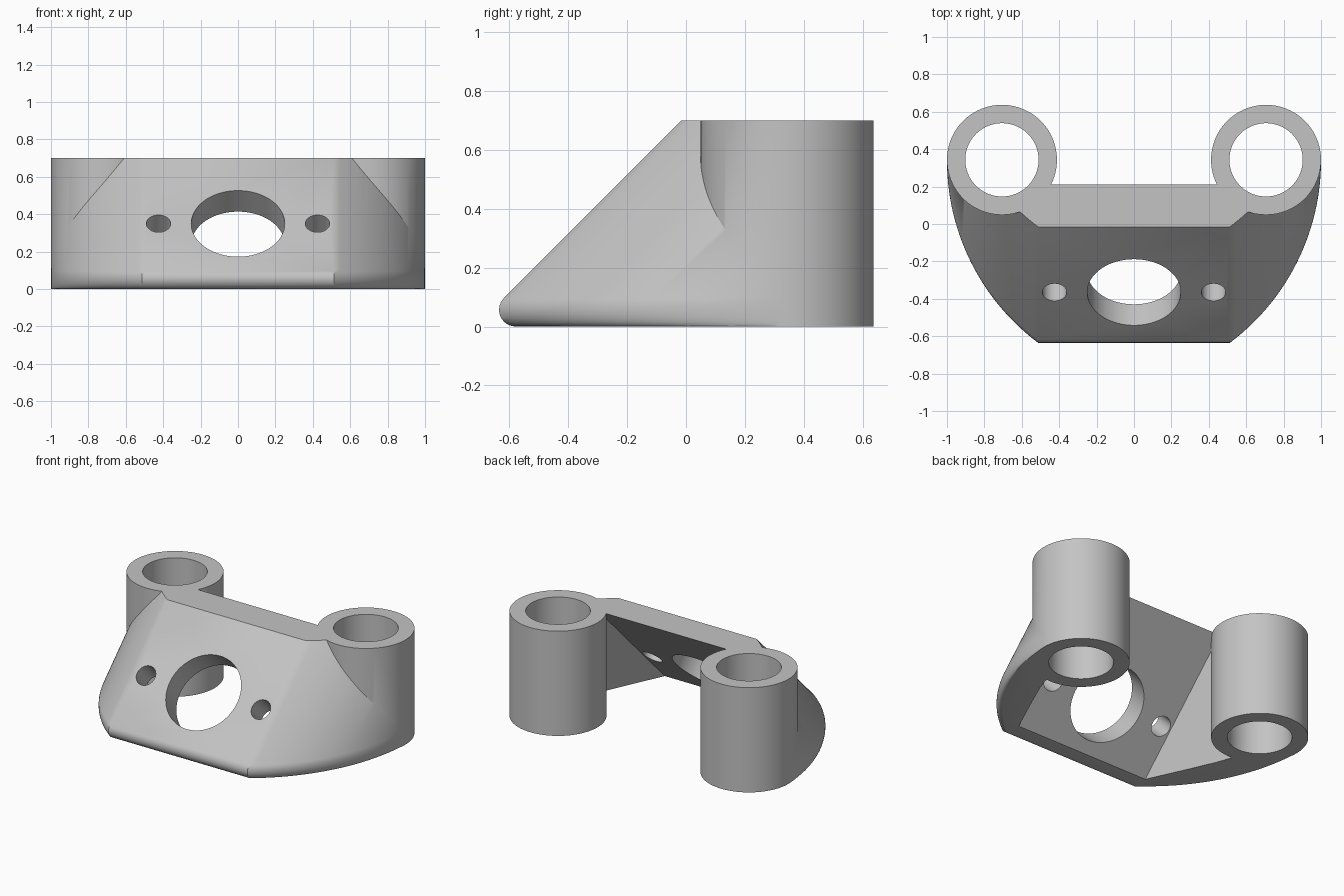
import bpy, bmesh, math
from mathutils import Vector, Matrix

cube = bpy.data.objects.get("Cube")
if cube:
    bpy.data.objects.remove(cube, do_unlink=True)

HEIGHT = 0.7
TUBE_X, TUBE_Y = 0.706, 0.343
TUBE_R, BORE_R = 0.294, 0.196
FILLET = 0.0566
FRONT = -0.715          # where the sloped face would meet the ground

grey = bpy.data.materials.new("light grey")
grey.use_nodes = True
grey.diffuse_color = (0.55, 0.55, 0.55, 1)
grey.node_tree.nodes["Principled BSDF"].inputs["Base Color"].default_value = (0.55, 0.55, 0.55, 1)


def make_object(name, bm):
    bmesh.ops.recalc_face_normals(bm, faces=bm.faces)
    mesh = bpy.data.meshes.new(name)
    bm.to_mesh(mesh)
    bm.free()
    mesh.materials.append(grey)
    obj = bpy.data.objects.new(name, mesh)
    bpy.context.collection.objects.link(obj)
    return obj


def cylinder(name, radius, depth, centre, tilt=0.0, sides=96):
    bm = bmesh.new()
    place = Matrix.Translation(Vector(centre)) @ Matrix.Rotation(tilt, 4, 'X')
    bmesh.ops.create_cone(bm, cap_ends=True, segments=sides, radius1=radius,
                          radius2=radius, depth=depth, matrix=place)
    return make_object(name, bm)


def box(name, size, centre):
    bm = bmesh.new()
    bmesh.ops.create_cube(bm, size=1, matrix=Matrix.Translation(Vector(centre))
                          @ Matrix.Diagonal((*size, 1)))
    return make_object(name, bm)


def combine(target, other, operation):
    mod = target.modifiers.new(other.name, 'BOOLEAN')
    mod.operation = operation
    mod.solver = 'EXACT'
    mod.object = other
    bpy.context.view_layer.objects.active = target
    bpy.ops.object.modifier_apply(modifier=mod.name)
    bpy.data.objects.remove(other, do_unlink=True)


# Footprint: bowed outer edge and inner edge, both swept up the 45 degree slope
ARC_X, ARC_R, ARC_Y = -0.22, 1.22, 0.26
start = math.asin((ARC_Y - FRONT) / ARC_R)
outer_half = [(ARC_X + ARC_R * math.cos(a), ARC_Y - ARC_R * math.sin(a))
              for a in (start * (1 - i / 28) for i in range(29))]
inner_half = [(0.8, 0.26), (0.76, 0.12), (0.7, -0.05), (0.62, -0.23), (0.5, -0.49)]


def layer(z):
    lean = z
    if z < FILLET * (1 + math.sqrt(0.5)):
        centre = FRONT + FILLET / math.tan(math.pi / 8)
        lean = centre - math.sqrt(max(0, FILLET ** 2 - (z - FILLET) ** 2)) - FRONT
    outer = [(-x, y) for x, y in reversed(outer_half)] + outer_half
    inner = inner_half + [(-x, y) for x, y in reversed(inner_half)]
    return [(x, y + lean, z) for x, y in outer] + [(x, y + z, z) for x, y in inner]


# Sloped plate with its two curved wings
bm = bmesh.new()
heights = [FILLET * (1 - math.cos(math.radians(a))) for a in range(0, 136, 15)] + [HEIGHT]
rings = [[bm.verts.new(p) for p in layer(z)] for z in heights]
for low, high in zip(rings, rings[1:]):
    for i in range(len(low)):
        j = (i + 1) % len(low)
        bm.faces.new((low[i], low[j], high[j], high[i]))
bm.faces.new(rings[0][::-1])
bm.faces.new(rings[-1])
body = make_object("sloped_bracket", bm)
combine(body, box("back_trim", (4, 2, 4), (0, TUBE_Y - 1.01, 0)), 'INTERSECT')

# Upright tubes
for side in (-1, 1):
    combine(body, cylinder("tube", TUBE_R, HEIGHT, (side * TUBE_X, TUBE_Y, HEIGHT / 2)), 'UNION')
for side in (-1, 1):
    combine(body, cylinder("bore", BORE_R, 2, (side * TUBE_X, TUBE_Y, HEIGHT / 2)), 'DIFFERENCE')

# Large opening and two screw holes, square to the slope
for x, radius in ((0, 0.25), (-0.425, 0.065), (0.425, 0.065)):
    combine(body, cylinder("hole", radius, 0.6, (x, -0.31, 0.295), math.radians(45)), 'DIFFERENCE')

bpy.ops.object.select_all(action='DESELECT')
body.select_set(True)
bpy.context.view_layer.objects.active = body
bpy.ops.object.shade_smooth_by_angle(angle=math.radians(30))
